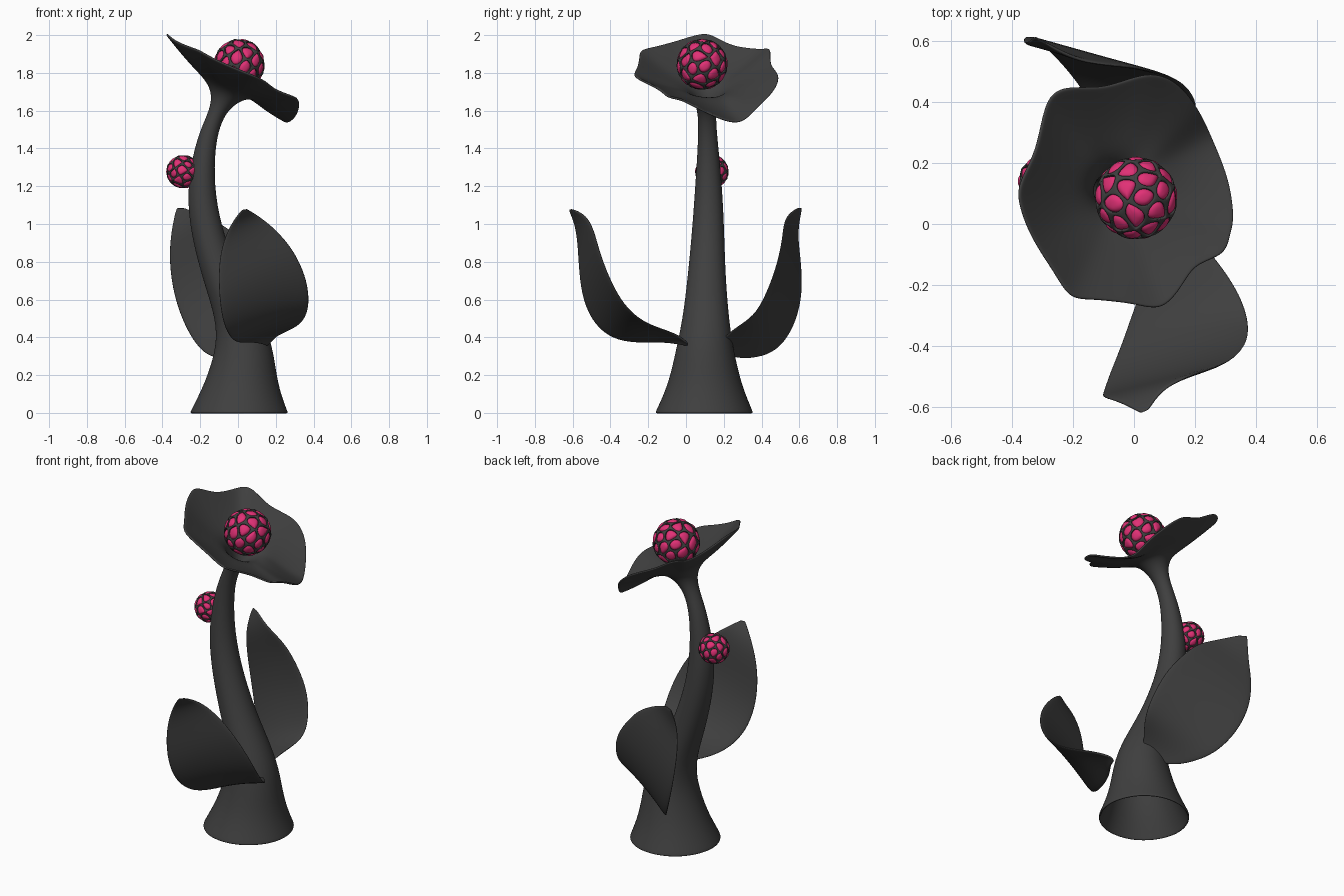
import bpy, bmesh, math, random
from mathutils import Vector as V

if "Cube" in bpy.data.objects:
    bpy.data.objects.remove(bpy.data.objects["Cube"])

def material(name, rgb):
    m = bpy.data.materials.new(name)
    m.diffuse_color = (*rgb, 1)
    m.use_nodes = True
    m.node_tree.nodes["Principled BSDF"].inputs["Base Color"].default_value = m.diffuse_color
    return m

DARK = material("charcoal", (0.05, 0.05, 0.05))
PINK = material("pink", (0.75, 0.03, 0.18))

def make(name, verts, faces, mat, thick=0, offset=0, sub=2):
    me = bpy.data.meshes.new(name)
    me.from_pydata([tuple(v) for v in verts], [], faces)
    me.materials.append(mat)
    me.polygons.foreach_set("use_smooth", [True] * len(me.polygons))
    ob = bpy.data.objects.new(name, me)
    bpy.context.collection.objects.link(ob)
    if thick:
        s = ob.modifiers.new("thickness", 'SOLIDIFY')
        s.thickness, s.offset = thick, offset
    s = ob.modifiers.new("smooth", 'SUBSURF')
    s.levels = s.render_levels = sub
    return ob

# Stem flaring into a wavy flower: rim outline, counter-clockwise
RIM = [(.325, .03, 1.625), (.305, .15, 1.565), (.25, .285, 1.53), (.205, .38, 1.615),
       (.135, .465, 1.70), (.04, .495, 1.78), (-.1, .45, 1.84), (-.225, .45, 1.92),
       (-.29, .40, 1.92), (-.325, .245, 1.94), (-.38, .13, 2.0), (-.375, .05, 1.995),
       (-.335, -.05, 1.965), (-.265, -.16, 1.935), (-.21, -.24, 1.915),
       (-.13, -.25, 1.87), (-.015, -.262, 1.82), (.085, -.278, 1.78),
       (.15, -.215, 1.745), (.20, -.14, 1.705), (.29, -.10, 1.67), (.315, -.035, 1.655)]
RIM = [V(p) for p in RIM]
rim = []
for i, p in enumerate(RIM):
    a, b, c = RIM[i - 1], RIM[(i + 1) % len(RIM)], RIM[(i + 2) % len(RIM)]
    rim += [p, (p + b) * .5625 - (a + c) * .0625]
angles = [math.atan2(p.y - .11, p.x + .03) for p in rim]
# z, centre x, centre y, radius, slope along x
STEM = [(0, .006, .097, .26, 0), (.015, .006, .097, .254, 0), (.1, .012, .099, .216, 0),
        (.2, .022, .10, .182, 0), (.36, .036, .10, .147, 0), (.5, .003, .105, .123, 0),
        (.65, -.06, .108, .107, 0), (.8, -.117, .112, .095, 0), (1.0, -.175, .118, .083, 0),
        (1.2, -.197, .12, .071, 0), (1.4, -.177, .117, .055, 0), (1.52, -.143, .113, .047, 0),
        (1.6, -.104, .11, .049, 0), (1.665, -.064, .11, .072, -.2), (1.71, -.045, .11, .118, -.36)]
rings = [[V((cx + r * math.cos(a), cy + r * math.sin(a), z + s * r * math.cos(a))) for a in angles]
         for z, cx, cy, r, s in STEM]
neck = rings[-1]
for t in (.33, .66, .95, 1):
    rings.append([n.lerp(p, t) - V((0, 0, .04 * t * (1 - t))) for n, p in zip(neck, rim)])
N = len(rim)
faces = [(r * N + i, r * N + (i + 1) % N, (r + 1) * N + (i + 1) % N, (r + 1) * N + i)
         for r in range(len(rings) - 1) for i in range(N)]
make("stem_and_flower", [v for r in rings for v in r], faces, DARK, .012, -1)

# Leaves: surface swept between two edge curves, arched near the base, cupped near the tip
def leaf(name, left, right, bulge):
    verts, n, W = [], len(left), 7
    for k, (a, b) in enumerate(zip(left, right)):
        a, b, s = V(a), V(b), k / (n - 1)
        m = V(bulge) * math.sin(math.pi * s) * (1 - 1.5 * s)
        verts += [a.lerp(b, t / (W - 1)) + m * 4 * (t / (W - 1)) * (1 - t / (W - 1)) for t in range(W)]
    faces = [(k * W + t, k * W + t + 1, (k + 1) * W + t + 1, (k + 1) * W + t)
             for k in range(n - 1) for t in range(W - 1)]
    make(name, verts, faces, DARK, .012, 0)

leaf("front_leaf",
     [(.155, .01, .355), (.12, -.07, .37), (.05, -.15, .375), (0, -.27, .37), (-.04, -.39, .39),
      (-.08, -.485, .465), (-.1, -.545, .59), (-.107, -.565, .74), (-.09, -.57, .88),
      (-.04, -.585, 1.0), (.025, -.62, 1.078)],
     [(.17, .01, .37), (.2, -.04, .41), (.275, -.12, .44), (.35, -.23, .48), (.382, -.33, .57),
      (.37, -.4, .7), (.315, -.45, .83), (.25, -.475, .92), (.17, -.5, 1.0),
      (.09, -.54, 1.055), (.045, -.61, 1.08)], (0, .015, .025))
leaf("back_leaf",
     [(.03, .2, .33), (-.05, .26, .285), (-.13, .38, .29), (-.195, .475, .325), (-.255, .545, .405),
      (-.31, .595, .52), (-.35, .617, .66), (-.367, .605, .82), (-.355, .585, .96), (-.325, .615, 1.09)],
     [(.09, .19, .385), (.13, .24, .435), (.185, .31, .48), (.21, .37, .53), (.2, .42, .62),
      (.15, .475, .76), (.035, .507, .9), (-.045, .515, .98), (-.18, .53, 1.045), (-.285, .59, 1.085)],
     (0, -.02, .03))

# Berries: dark net over the cells of a spherical Voronoi pattern, pink pad in each cell
def berry(name, centre, R, count, seed):
    rnd, c = random.Random(seed), V(centre)
    bm = bmesh.new()
    for i in range(count):
        z, a = 1 - (2 * i + 1) / count, i * 2.39996
        s = math.sqrt(1 - z * z)
        j = V([rnd.uniform(-.08, .08) for _ in range(3)])
        bm.verts.new((V((s * math.cos(a), s * math.sin(a), z)) + j).normalized())
    bmesh.ops.convex_hull(bm, input=bm.verts)
    bm.normal_update()
    bm.faces.index_update()
    corners = [f.normal * (1 if f.normal.dot(f.calc_center_median()) > 0 else -1) for f in bm.faces]
    net, netf, pads, padf = [c + p * R for p in corners], [], [], []
    for v in bm.verts:
        n = v.co.normalized()
        u = n.orthogonal().normalized()
        w = n.cross(u)
        idx = sorted((f.index for f in v.link_faces),
                     key=lambda k: math.atan2(corners[k].dot(w), corners[k].dot(u)))
        m, h, p = len(idx), len(net), len(pads)
        mid = sum((corners[k] for k in idx), V()) / m
        ring = lambda t, r: [c + mid.lerp(corners[k], t).normalized() * R * r for k in idx]
        net += ring(.84, .985)
        pads += ring(1, .87) + ring(.92, .935) + ring(.6, .985) + [c + mid.normalized() * R * .995]
        for i in range(m):
            j = (i + 1) % m
            netf.append((idx[i], idx[j], h + j, h + i))
            padf += [(p + i, p + j, p + m + j, p + m + i),
                     (p + m + i, p + m + j, p + 2 * m + j, p + 2 * m + i),
                     (p + 2 * m + i, p + 2 * m + j, p + 3 * m)]
    bm.free()
    make(name + "_net", net, netf, DARK, R * .14, -1)
    make(name + "_pads", pads, padf, PINK, sub=2)

berry("flower_berry", (.007, .085, 1.845), .138, 42, 3)
berry("stem_berry", (-.291, .137, 1.277), .091, 36, 8)
